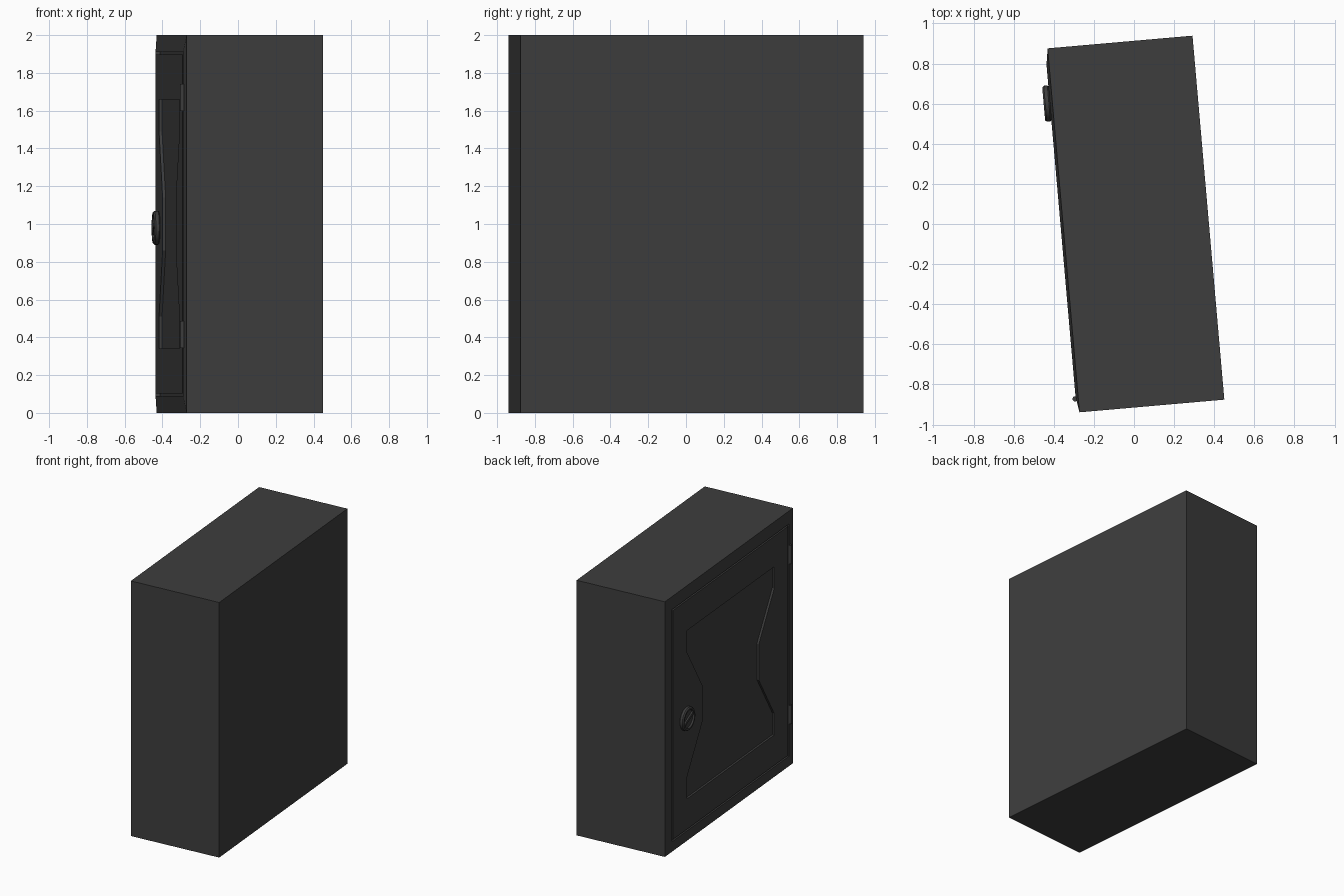
import bpy, bmesh, math
from mathutils import Matrix

cube = bpy.data.objects.get("Cube")
if cube:
    bpy.data.objects.remove(cube)

# Material
metal = bpy.data.materials.new("dark grey metal")
metal.use_nodes = True
colour = (0.047, 0.047, 0.047, 1)
metal.diffuse_color = colour
metal.node_tree.nodes["Principled BSDF"].inputs["Base Color"].default_value = colour

# The whole cabinet stands slightly turned; local -x is the door side
PLACE = Matrix.Translation((0.01, 0, 1)) @ Matrix.Rotation(math.radians(5), 4, 'Z')
FACE = -0.3625
HALF_Y, HALF_Z = 0.911, 1.0


def loft(name, rings, place=Matrix(), smooth=False):
    """Skin a list of (x, outline) rings and cap both ends."""
    bm = bmesh.new()
    loops = [[bm.verts.new((x, y, z)) for y, z in outline] for x, outline in rings]
    n = len(loops[0])
    for a, b in zip(loops, loops[1:]):
        for i in range(n):
            j = (i + 1) % n
            bm.faces.new((a[i], a[j], b[j], b[i]))
    bm.faces.new(loops[0])
    bm.faces.new(loops[-1])
    bmesh.ops.recalc_face_normals(bm, faces=bm.faces)
    mesh = bpy.data.meshes.new(name)
    bm.to_mesh(mesh)
    bm.free()
    mesh.materials.append(metal)
    obj = bpy.data.objects.new(name, mesh)
    bpy.context.collection.objects.link(obj)
    obj.matrix_world = PLACE @ place
    if smooth:
        bpy.ops.object.select_all(action='DESELECT')
        obj.select_set(True)
        bpy.context.view_layer.objects.active = obj
        bpy.ops.object.shade_smooth_by_angle(angle=math.radians(35))
    return obj


def rect(y, z):
    return [(y, z), (y, -z), (-y, -z), (-y, z)]


def circle(r, n=32):
    return [(r * math.cos(2 * math.pi * i / n), r * math.sin(2 * math.pi * i / n))
            for i in range(n)]


# Cabinet body with a sloped front frame and a sunken door opening
opening = rect(HALF_Y - 0.08, HALF_Z - 0.09)
loft("cabinet_body", [
    (-FACE, rect(HALF_Y, HALF_Z)),
    (FACE, rect(HALF_Y, HALF_Z)),
    (FACE - 0.013, opening),
    (FACE + 0.01, opening)])

# Door with a recessed panel pinched at both sides
side = [(0.62, 0.66), (0.62, 0.49), (0.40, 0.14)]
side += [(y, -z) for y, z in reversed(side)]
panel = side + [(-y, -z) for y, z in side]
door_y, door_z = HALF_Y - 0.092, HALF_Z - 0.102
edge = [(math.copysign(door_y, y), math.copysign(door_z, z) if abs(z) > 0.6 else z)
        for y, z in panel]
loft("door", [
    (FACE + 0.01, edge),
    (FACE - 0.013, edge),
    (FACE - 0.013, panel),
    (FACE + 0.003, panel)])

# Round lock with a raised rim and a tilted grip bar
lock = Matrix.Translation((FACE - 0.01, 0.637, -0.02)) @ Matrix.Rotation(math.radians(-25), 4, 'X')
loft("lock_knob", [
    (0, circle(0.082)),
    (-0.008, circle(0.09)),
    (-0.026, circle(0.09)),
    (-0.034, circle(0.082)),
    (-0.034, circle(0.070)),
    (-0.022, circle(0.066))], lock, smooth=True)
loft("lock_grip", [
    (-0.02, rect(0.066, 0.014)),
    (-0.032, rect(0.064, 0.010))], lock)

# Two hinge barrels on the edge away from the lock
for name, z in (("upper_hinge", 0.67), ("lower_hinge", -0.585)):
    turn = Matrix.Translation((FACE - 0.016, -0.842, z)) @ Matrix.Rotation(math.radians(90), 4, 'Y')
    loft(name, [(-0.072, circle(0.013, 16)), (0.072, circle(0.013, 16))], turn, smooth=True)
